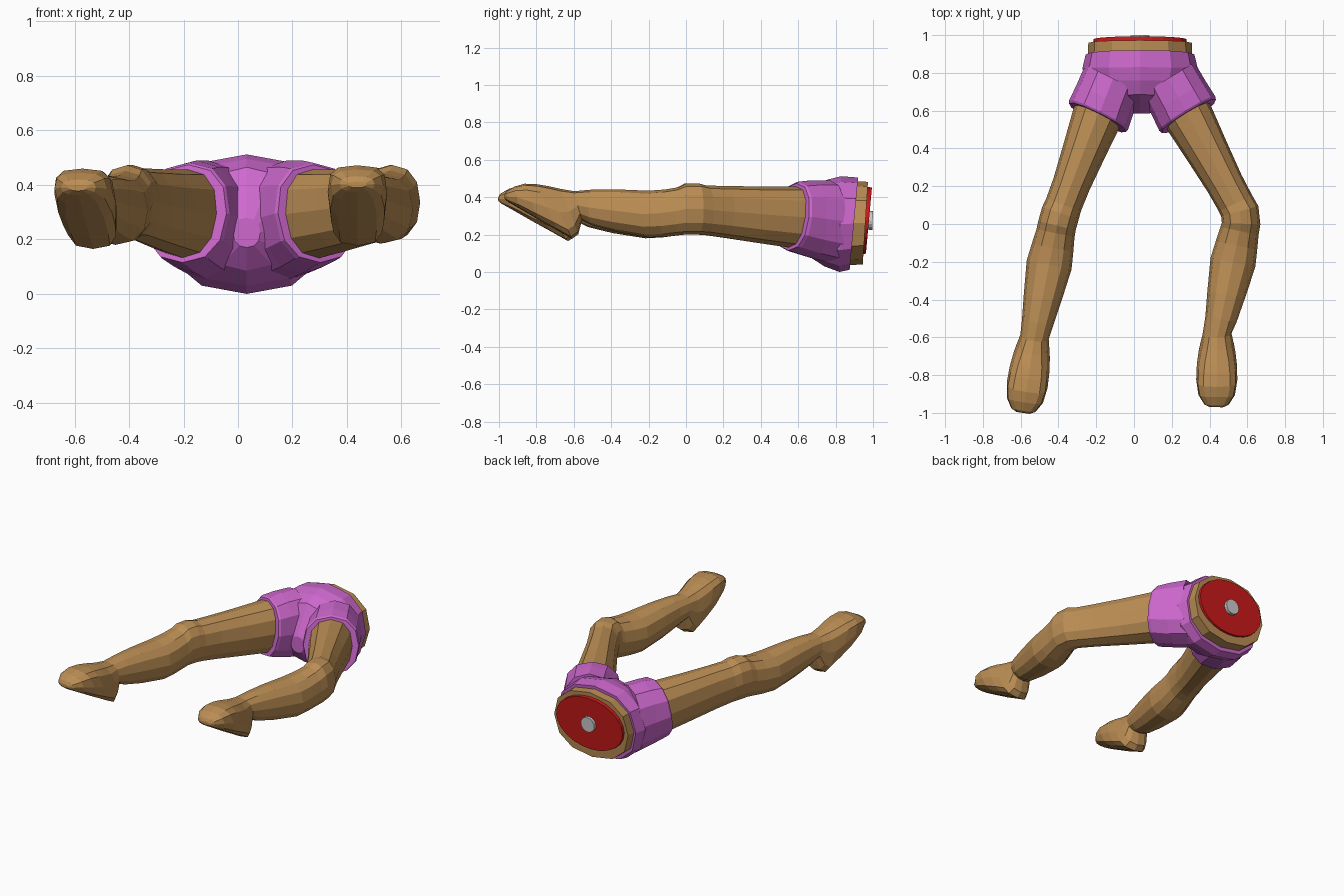
import bpy, bmesh
from math import sin, cos, pi, atan2, copysign
from mathutils import Vector

if "Cube" in bpy.data.objects:
    bpy.data.objects.remove(bpy.data.objects["Cube"])


def material(name, rgb):
    m = bpy.data.materials.new(name)
    m.diffuse_color = (*rgb, 1)
    m.use_nodes = True
    m.node_tree.nodes["Principled BSDF"].inputs["Base Color"].default_value = m.diffuse_color
    return m


SKIN = material("skin", (0.50, 0.27, 0.09))
CLOTH = material("cloth", (0.62, 0.14, 0.62))
RED = material("red", (0.60, 0.01, 0.01))


def ring(side, bottom, top, half_width, square=0.88, sides=12):
    """Closed section: side is the width axis, bottom and top its extremes."""
    bottom, top = Vector(bottom), Vector(top)
    mid, up = (bottom + top) / 2, (top - bottom) / 2
    pts = []
    for i in range(sides):
        c, s = cos(2 * pi * i / sides), sin(2 * pi * i / sides)
        if abs(c) < 1e-6: c = 0
        if abs(s) < 1e-6: s = 0
        c, s = (copysign(abs(k) ** square, k) for k in (c, s))
        pts.append(mid + side * half_width * c + up * s)
    return pts


def loft(name, rings, mat=None):
    bm = bmesh.new()
    loops = [[bm.verts.new(p) for p in r] for r in rings]
    for a, b in zip(loops, loops[1:]):
        n = len(a)
        for i in range(n):
            bm.faces.new((a[i], a[(i + 1) % n], b[(i + 1) % n], b[i]))
    bm.faces.new(loops[0])
    bm.faces.new(loops[-1])
    bmesh.ops.recalc_face_normals(bm, faces=bm.faces)
    me = bpy.data.meshes.new(name)
    bm.to_mesh(me)
    bm.free()
    if mat:
        me.materials.append(mat)
    ob = bpy.data.objects.new(name, me)
    bpy.context.collection.objects.link(ob)
    return ob


X = Vector((1, 0, 0))


def side_axis(direction):
    return Vector((-direction.y, direction.x, 0)).normalized()


# Leg sections: position (0 hip, 1 knee, 2 ankle), half width, bottom z, top z
LEG = [(0.00, .140, .120, .460), (0.25, .132, .130, .457), (0.50, .115, .155, .457),
       (0.75, .100, .182, .460), (0.90, .098, .197, .462), (0.96, .102, .200, .474),
       (1.06, .102, .200, .472), (1.12, .103, .195, .452), (1.24, .112, .185, .438),
       (1.38, .121, .180, .430), (1.65, .101, .208, .434), (1.85, .084, .240, .430)]
# Foot sections: bottom (forward, z), top (forward, z), half width, squareness
FOOT = [(-.045, .265, .00, .420, .076, .88), (-.025, .190, .07, .432, .086, .75),
        (.010, .165, .14, .447, .097, .62), (.09, .210, .20, .457, .106, .62),
        (.19, .265, .27, .460, .109, .62), (.30, .328, .325, .445, .097, .70),
        (.36, .362, .37, .420, .065, .80), (.38, .378, .38, .400, .035, .88)]


def leg(name, hip, knee, ankle, toe, lift):
    hip, knee, ankle, toe = (Vector((*p, 0)) for p in (hip, knee, ankle, toe))
    thigh, shin = (knee - hip).normalized(), (ankle - knee).normalized()
    rings = []
    for t, w, lo, hi in LEG:
        p = hip.lerp(knee, t) if t < 1 else knee.lerp(ankle, t - 1)
        k = min(max((t - 0.88) / 0.24, 0), 1)
        z = Vector((0, 0, lift * max(t - 1, 0)))
        rings.append(ring(side_axis(thigh.lerp(shin, k)),
                          p + z + Vector((0, 0, lo)), p + z + Vector((0, 0, hi)), w))
    d = (toe - ankle).normalized()
    size = (toe - ankle).length / 0.38
    for s0, z0, s1, z1, w, sq in FOOT:
        rings.append(ring(side_axis(d), ankle + d * s0 * size + Vector((0, 0, z0 + lift)),
                          ankle + d * s1 * size + Vector((0, 0, z1 + lift)), w, sq))
    loft(name, rings, SKIN)


leg("left_leg", (-.13, .74), (-.40, .03), (-.53, -.62), (-.588, -1.0), 0)
leg("right_leg", (.20, .73), (.575, .04), (.44, -.60), (.437, -.97), .012)


# Sections across the body: bottom y, bottom z, top y, top z, half width
def body(name, sections, mat, **kw):
    loft(name, [ring(X, (.032, y0, z0), (.032, y1, z1), w, **kw)
                for y0, z0, y1, z1, w in sections], mat)


# Shorts seat
body("shorts_seat", [(.875, .012, .920, .505, .288), (.82, .0, .83, .512, .305),
                     (.74, .03, .76, .495, .285), (.655, .085, .685, .465, .17),
                     (.585, .17, .585, .28, .05)], CLOTH)


# Shorts legs, running from the seat to a flared hem
def shorts_leg(name, inner, hem, yaw):
    side = Vector((cos(yaw), sin(yaw), 0))
    fwd = Vector((sin(yaw), -cos(yaw), 0))
    a, b = Vector((*inner, 0)), Vector((*hem, 0))
    secs = [(0, .05, .49, .165, 0), (.5, .075, .49, .168, 0),
            (.93, .108, .482, .174, .02), (1, .115, .474, .168, .025)]
    loft(name, [ring(side, a.lerp(b, t) + Vector((0, 0, lo)) + fwd * k,
                     a.lerp(b, t) + Vector((0, 0, hi)) - fwd * k, w)
                for t, lo, hi, w, k in secs], CLOTH)


shorts_leg("shorts_left_leg", (-.11, .77), (-.193, .563), -.46)
shorts_leg("shorts_right_leg", (.18, .77), (.29, .570), .55)

# Waist stub, its red end and the bone
body("waist", [(.85, .036, .89, .485, .276), (.945, .040, .973, .482, .274)], SKIN)
body("waist_end", [(.935, .095, .965, .455, .248), (.962, .098, .994, .452, .246)],
     RED, square=1, sides=24)
body("bone", [(.95, .227, .955, .327, .05), (.996, .225, 1.0, .325, .05)],
     None, square=1, sides=16)
